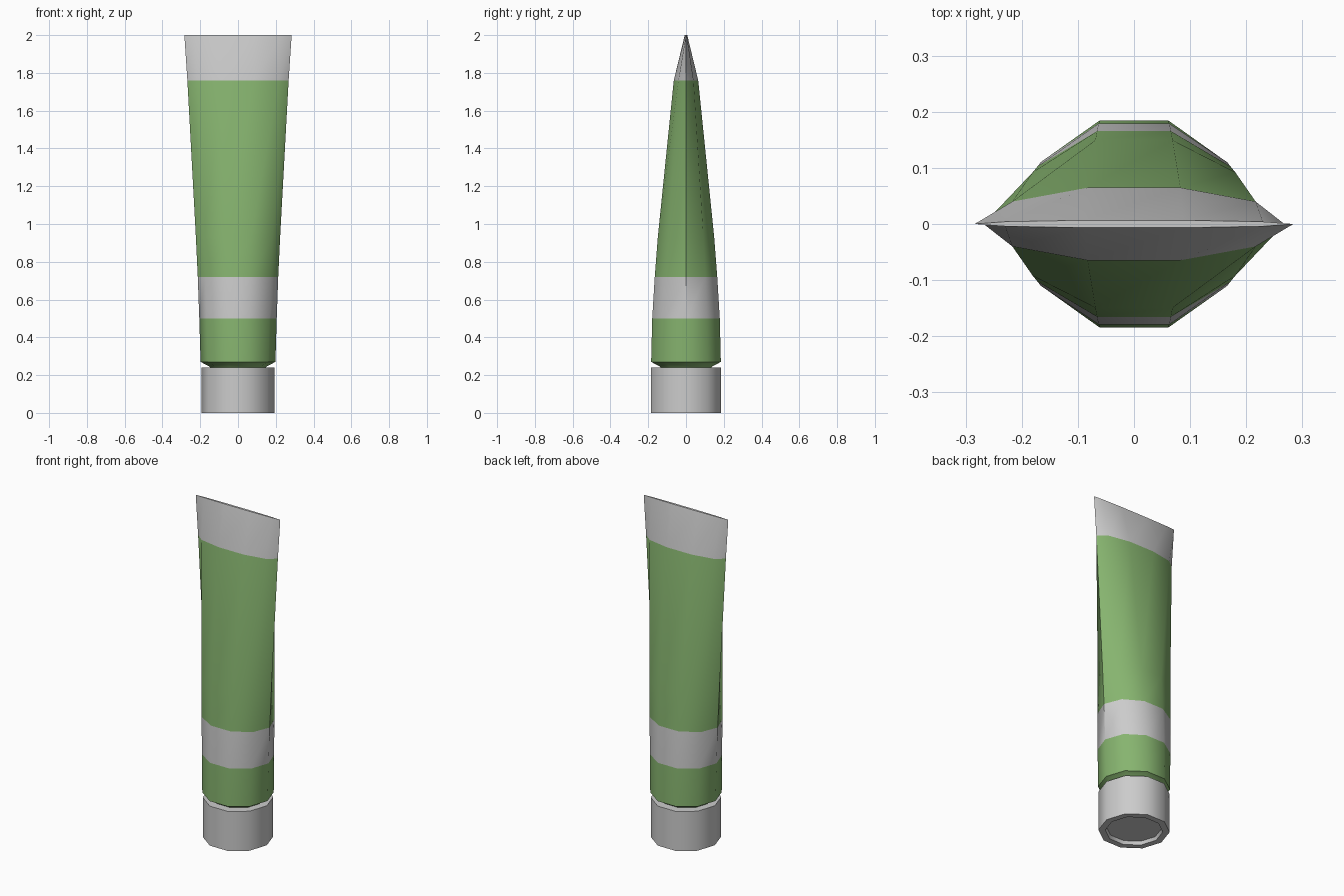
import bpy, bmesh, math

if "Cube" in bpy.data.objects:
    bpy.data.objects.remove(bpy.data.objects["Cube"])

SIDES = 10


def material(name, color):
    m = bpy.data.materials.new(name)
    m.diffuse_color = (*color, 1)
    m.use_nodes = True
    m.node_tree.nodes["Principled BSDF"].inputs["Base Color"].default_value = m.diffuse_color
    return m


green = material("tube green", (0.24, 0.456, 0.159))
grey = material("light grey", (0.6, 0.6, 0.6))


def loft(name, rings, rule):
    """Skin a stack of ten-sided elliptical rings (z, half width, half depth)."""
    bm = bmesh.new()
    loops = []
    for z, rx, ry in rings:
        loops.append([bm.verts.new((rx * math.cos(math.tau * i / SIDES),
                                    ry * math.sin(math.tau * i / SIDES), z))
                      for i in range(SIDES)])
    for a, b in zip(loops, loops[1:]):
        for i in range(SIDES):
            j = (i + 1) % SIDES
            bm.faces.new((a[i], a[j], b[j], b[i]))
    bm.faces.new(loops[0][::-1])
    bm.faces.new(loops[-1])
    bmesh.ops.recalc_face_normals(bm, faces=bm.faces[:])
    for f in bm.faces:
        f.material_index = rule(f.calc_center_median().z)
    me = bpy.data.meshes.new(name)
    bm.to_mesh(me)
    bm.free()
    me.materials.append(green)
    me.materials.append(grey)
    ob = bpy.data.objects.new(name, me)
    bpy.context.collection.objects.link(ob)
    bpy.ops.object.select_all(action='DESELECT')
    ob.select_set(True)
    bpy.context.view_layer.objects.active = ob
    bpy.ops.object.shade_smooth_by_angle(angle=math.radians(40))
    return ob


# Tube body: round shoulder flattening to a crimped end, with grey bands
loft("tube_body",
     [(0.235, 0.145, 0.14), (0.245, 0.15, 0.145), (0.27, 0.198, 0.194),
      (0.50, 0.205, 0.188), (0.72, 0.213, 0.174), (0.93, 0.223, 0.157),
      (1.76, 0.268, 0.068), (2.0, 0.284, 0.007)],
     lambda z: 1 if 0.5 < z < 0.72 or z > 1.76 else 0)

# Screw cap with a shallow recess underneath
loft("cap",
     [(0.02, 0.15, 0.15), (0.0, 0.157, 0.157), (0.0, 0.194, 0.194), (0.24, 0.194, 0.194)],
     lambda z: 1)
